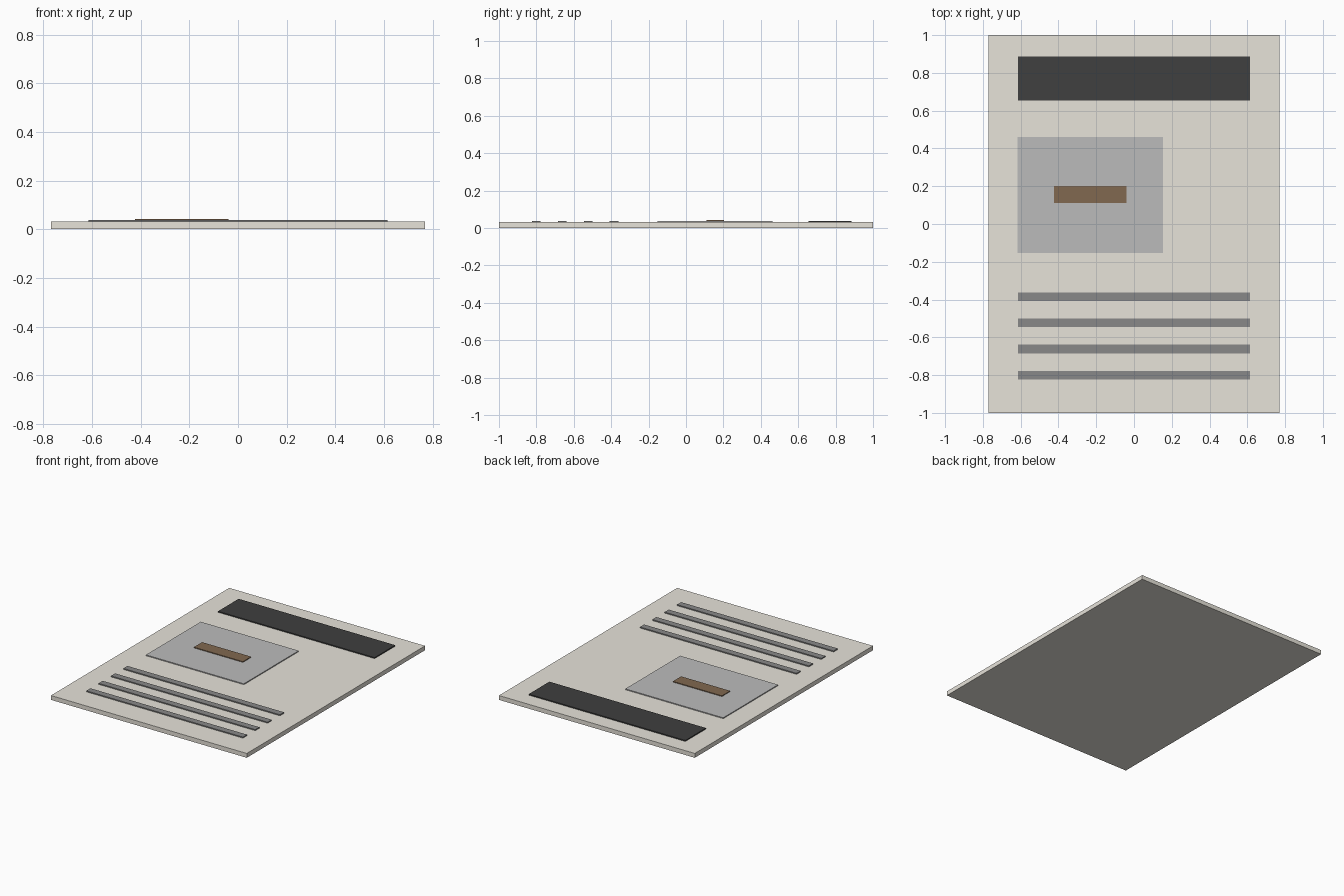
import bpy

if "Cube" in bpy.data.objects:
    bpy.data.objects.remove(bpy.data.objects["Cube"])


def material(name, rgb):
    m = bpy.data.materials.new(name)
    m.diffuse_color = (*rgb, 1.0)
    m.use_nodes = True
    m.node_tree.nodes["Principled BSDF"].inputs["Base Color"].default_value = m.diffuse_color
    return m


def slab(name, x, y, w, d, z0, z1, mat=None):
    """Flat box given by its centre, footprint and z range."""
    bpy.ops.mesh.primitive_cube_add(size=1, location=(x, y, (z0 + z1) / 2))
    ob = bpy.context.object
    ob.name = name
    ob.scale = (w, d, z1 - z0)
    bpy.ops.object.transform_apply(location=False, rotation=False, scale=True)
    if mat:
        ob.data.materials.append(mat)
    return ob


paper = material("paper", (0.80, 0.77, 0.70))
black = material("black_ink", (0.05, 0.05, 0.05))
grey = material("picture_grey", (0.5, 0.5, 0.5))
dark = material("dark_ink", (0.25, 0.25, 0.25))
brown = material("brown_ink", (0.22, 0.14, 0.08))

TOP = 0.031  # upper face of the sheet

# Sheet of the poster
slab("poster_sheet", 0, 0, 1.538, 2.0, 0, TOP, paper)

# Header band
slab("header_band", 0, 0.77, 1.23, 0.231, TOP - 0.004, 0.0385, black)

# Picture panel with the small bar on top
slab("picture_panel", -0.231, 0.154, 0.769, 0.615, TOP - 0.004, 0.0375, grey)
slab("picture_bar", -0.231, 0.156, 0.385, 0.092, 0.034, 0.043, brown)

# Lines of print
for i in range(4):
    slab(f"print_line_{i + 1}", 0, -0.385 - i * 0.1385, 1.23, 0.046,
         TOP - 0.004, 0.0385, dark)
